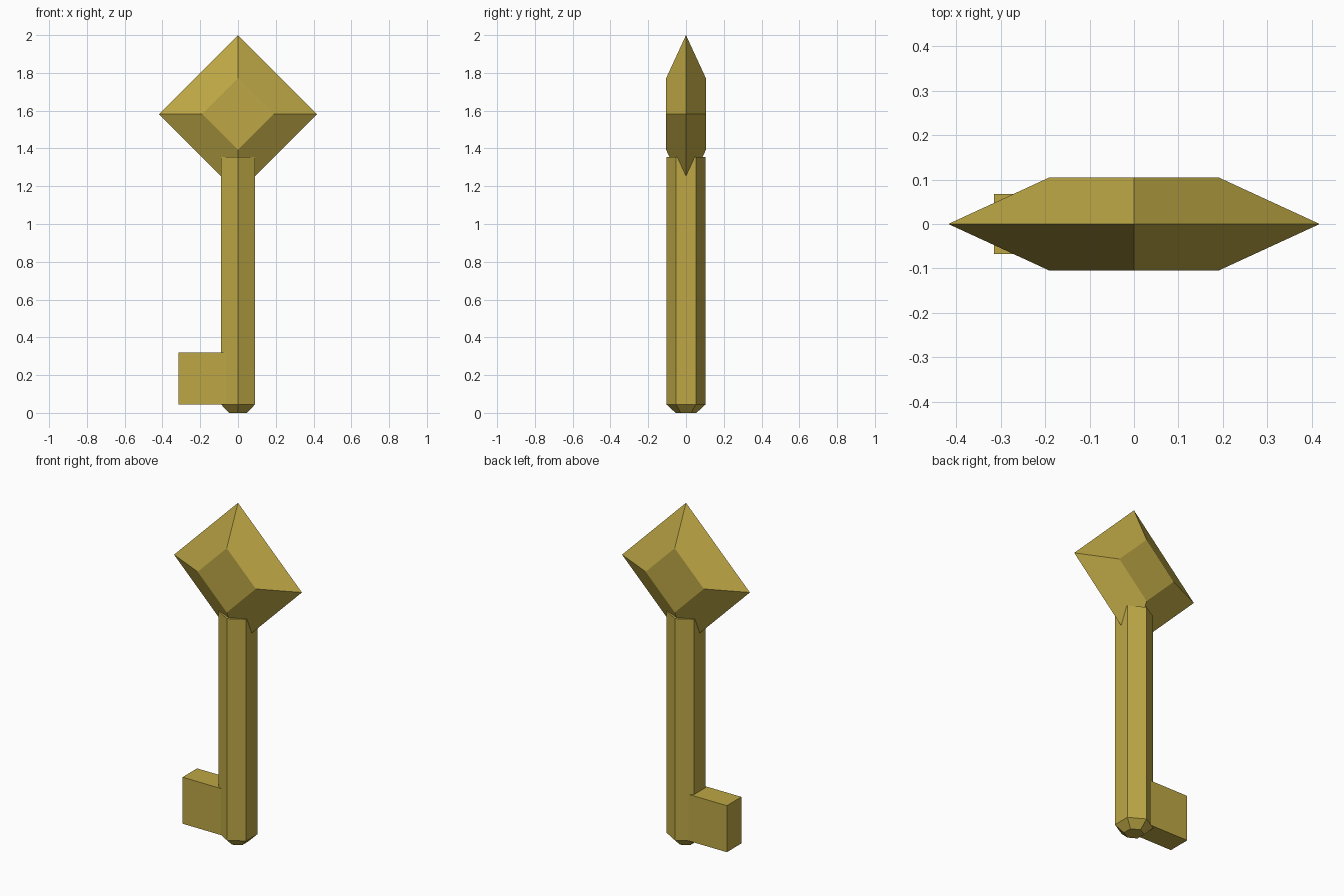
import bpy
from math import pi, cos, sin

cube = bpy.data.objects.get("Cube")
if cube:
    bpy.data.objects.remove(cube, do_unlink=True)

# Single brass colour
brass = bpy.data.materials.new("old_brass")
brass.use_nodes = True
colour = (0.51, 0.39, 0.06, 1)
brass.diffuse_color = colour
brass.node_tree.nodes["Principled BSDF"].inputs["Base Color"].default_value = colour


def loft(name, rings):
    """Closed flat-faced solid through equal-sized rings of points."""
    n = len(rings[0])
    verts = [p for ring in rings for p in ring]
    faces = [tuple(reversed(range(n))), tuple(range(len(verts) - n, len(verts)))]
    for r in range(len(rings) - 1):
        for i in range(n):
            a, b = r * n + i, r * n + (i + 1) % n
            faces.append((a, b, b + n, a + n))
    mesh = bpy.data.meshes.new(name)
    mesh.from_pydata(verts, [], faces)
    mesh.materials.append(brass)
    obj = bpy.data.objects.new(name, mesh)
    bpy.context.collection.objects.link(obj)
    return obj


def hexagon(radius, z):
    angles = [pi / 2 + i * pi / 3 for i in range(6)]
    return [(radius * cos(a), radius * sin(a), z) for a in angles]


def diamond(radius, y, z=1.582):
    return [(radius, y, z), (0, y, z - radius), (-radius, y, z), (0, y, z + radius)]


# Six-sided shaft with a chamfered tip
loft("shaft", [hexagon(0.055, 0), hexagon(0.104, 0.045), hexagon(0.104, 1.355)])

# Diamond bow, sharp at the rim and flat on front and back
bow = loft("bow", [diamond(0.19, -0.105), diamond(0.418, 0), diamond(0.19, 0.105)])
bow.data.flip_normals()

# Single square bit on the right side
bit = [[(x, y, z) for x, y in ((-0.315, -0.068), (0, -0.068), (0, 0.068), (-0.315, 0.068))]
       for z in (0.045, 0.32)]
loft("bit", bit)
